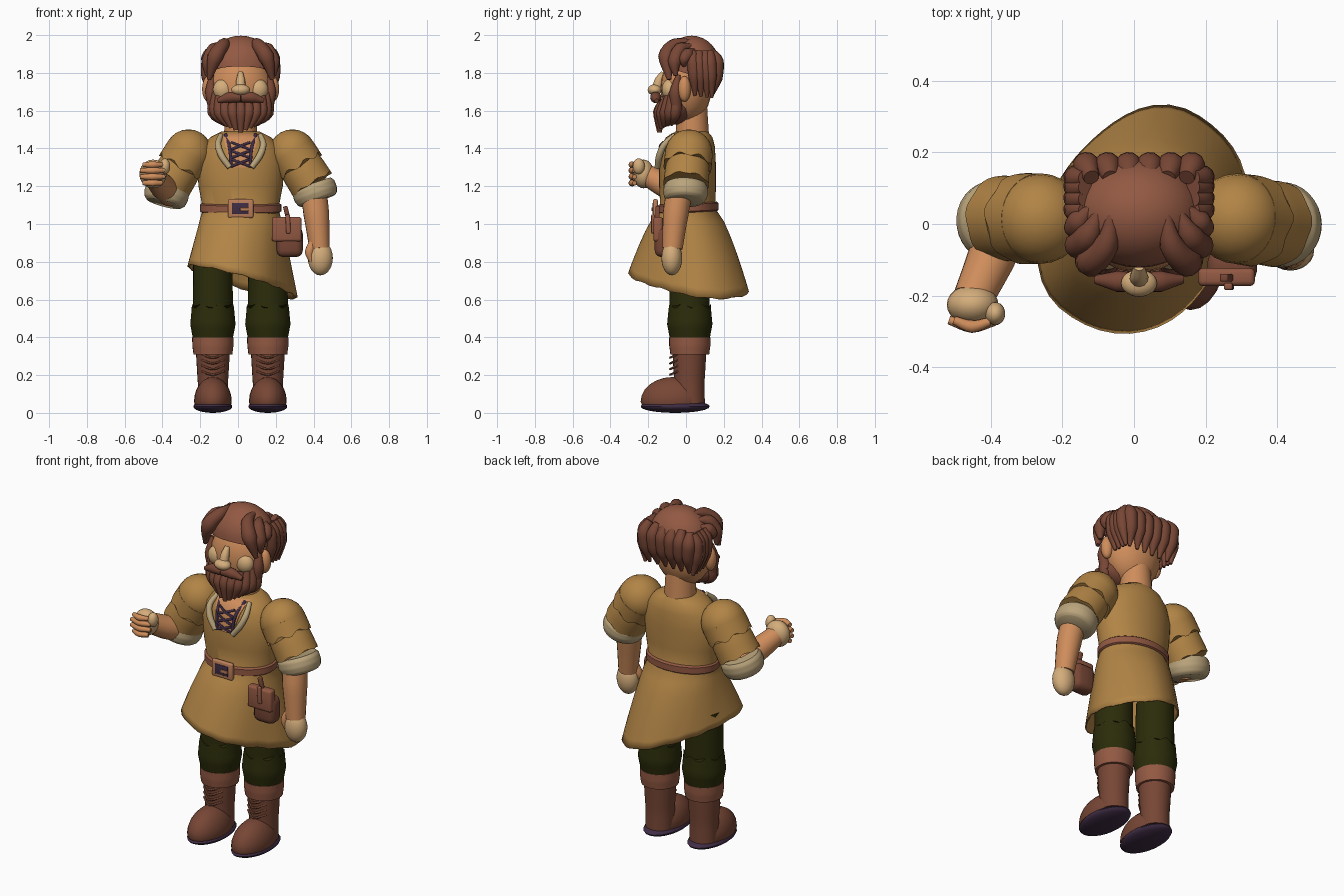
import bpy, bmesh, math
from mathutils import Vector, Matrix

if "Cube" in bpy.data.objects:
    bpy.data.objects.remove(bpy.data.objects["Cube"])

COLOURS = {
    "tunic_tan": (0.44, 0.23, 0.06), "skin": (0.62, 0.265, 0.105), "light_skin": (0.66, 0.42, 0.20),
    "dark_brown": (0.185, 0.062, 0.036), "red_brown": (0.29, 0.10, 0.056), "copper": (0.50, 0.21, 0.10),
    "trouser_green": (0.024, 0.025, 0.003), "linen": (0.49, 0.37, 0.20), "dark_purple": (0.05, 0.026, 0.06),
}
MATS = {}
for key, c in COLOURS.items():
    MATS[key] = bpy.data.materials.new(key)
    MATS[key].diffuse_color = (*c, 1)
CX = 0.014  # body centre line


def finish(name, bm, mat, angle=45):
    bmesh.ops.recalc_face_normals(bm, faces=bm.faces)
    me = bpy.data.meshes.new(name)
    bm.to_mesh(me)
    bm.free()
    me.materials.append(MATS[mat])
    ob = bpy.data.objects.new(name, me)
    bpy.context.collection.objects.link(ob)
    bpy.ops.object.select_all(action='DESELECT')
    ob.select_set(True)
    bpy.context.view_layer.objects.active = ob
    bpy.ops.object.shade_smooth_by_angle(angle=math.radians(angle))
    return ob


def loft(bm, rings, cap_start=True, cap_end=True):
    rows = [[bm.verts.new(p) for p in r] for r in rings]
    n = len(rows[0])
    for a, b in zip(rows, rows[1:]):
        for i in range(n):
            j = (i + 1) % n
            bm.faces.new((a[i], a[j], b[j], b[i]))
    if cap_start:
        bm.faces.new(rows[0])
    if cap_end:
        bm.faces.new(rows[-1])


def tube(bm, pts, radii, n=12, steps=4, zig=0):
    """Tapered tube through the points; zig makes the far edge jagged."""
    P = [Vector(p) for p in pts]
    path = []
    for k in range(len(P) - 1):
        a, b = P[k], P[k + 1]
        p0 = P[k - 1] if k else a * 2 - b
        p3 = P[k + 2] if k + 2 < len(P) else b * 2 - a
        for s in range(steps + (k == len(P) - 2)):
            t = s / steps
            c = 0.5 * (2 * a + (b - p0) * t + (2 * p0 - 5 * a + 4 * b - p3) * t * t
                       + (3 * a - p0 - 3 * b + p3) * t ** 3)
            path.append((c, radii[k] + (radii[k + 1] - radii[k]) * t))
    u = Vector((0.31, 0.9, 0.17))
    rings = []
    for i, (c, r) in enumerate(path):
        d = (path[min(i + 1, len(path) - 1)][0] - path[max(i - 1, 0)][0]).normalized()
        u = (u - d * u.dot(d)).normalized()
        v = d.cross(u)
        last = i == len(path) - 1
        rings.append([c + (u * math.cos(a) + v * math.sin(a)) * r + d * (zig * math.sin(a * 7) if last else 0)
                      for a in (2 * math.pi * k / n for k in range(n))])
    loft(bm, rings)


def ball(bm, c, r, seg=24):
    m = Matrix.Translation(c) @ Matrix.Diagonal((*r, 1))
    return bmesh.ops.create_uvsphere(bm, u_segments=seg, v_segments=seg // 2, radius=1, matrix=m)["verts"]


def solid(name, mat, balls=(), tubes=(), n=12, zig=0):
    bm = bmesh.new()
    for c, r in balls:
        ball(bm, c, r)
    for pts, radii in tubes:
        tube(bm, pts, radii, n, 4, zig)
    return finish(name, bm, mat)


def box(name, c, size, mat, bevel=0.01, rot=0):
    bm = bmesh.new()
    m = Matrix.Translation(c) @ Matrix.Rotation(rot, 4, 'Y') @ Matrix.Diagonal((*size, 1))
    bmesh.ops.create_cube(bm, size=1, matrix=m)
    bmesh.ops.bevel(bm, geom=bm.edges[:], offset=bevel, segments=3, profile=0.5, affect='EDGES')
    return finish(name, bm, mat, 30)


# legs and boots
for side, x in (("left", -0.133), ("right", 0.158)):
    solid(side + "_sole", "dark_purple", [((x, -0.057, 0.034), (0.103, 0.183, 0.034))])
    bm = bmesh.new()
    ball(bm, (x, -0.07, 0.06), (0.1, 0.17, 0.13))
    for v in bm.verts:
        v.co.z = max(v.co.z, 0.045)
    tube(bm, [(x, 0.02, 0.05), (x, 0.018, 0.16), (x, 0.018, 0.36)], [0.08, 0.08, 0.092], 24)
    finish(side + "_boot", bm, "dark_brown")
    solid(side + "_boot_cuff", "red_brown",
          tubes=[([(x, 0.02, 0.31), (x, 0.02, 0.355), (x, 0.02, 0.40)], [0.103, 0.109, 0.11])], n=24)
    solid(side + "_boot_laces", "red_brown",
          tubes=[([(x - 0.06, -0.045, z + 0.01), (x, -0.084, z - 0.008), (x + 0.06, -0.045, z + 0.01)], [0.006] * 3)
                 for z in (0.21, 0.24, 0.27, 0.3)], n=6)
    solid(side + "_trouser_leg", "trouser_green",
          tubes=[([(x, 0.018, 0.45), (x, 0.018, 0.83)], [0.107, 0.104])], n=24)
    solid(side + "_trouser_knee", "trouser_green",
          tubes=[([(x, 0.02, 0.385), (x, 0.02, 0.47), (x, 0.02, 0.565)], [0.104, 0.12, 0.111])], n=42, zig=0.012)

# tunic: torso rows are (height, half width, half depth, centre y)
TORSO = [(1.49, .10, .085, .03), (1.46, .16, .12, .02), (1.41, .205, .14, .013), (1.32, .232, .15, .008),
         (1.2, .223, .15, .008), (1.08, .2, .146, .01)]
N = 48
ANG = [2 * math.pi * k / N for k in range(N)]
rings = [[(CX + rx * math.cos(a), cy + ry * math.sin(a), z) for a in ANG] for z, rx, ry, cy in TORSO]
waist = rings[-1]
tilt = math.radians(-34)
for t in (0.15, 0.35, 0.55, 0.75, 0.9, 1):
    ring = []
    for a, w in zip(ANG, waist):
        # hem is a long rounded oval swung towards the back right
        dx, dy = math.cos(a + tilt * 0.4), math.sin(a + tilt * 0.4)
        lx, ly = dx * math.cos(tilt) + dy * math.sin(tilt), -dx * math.sin(tilt) + dy * math.cos(tilt)
        r = (abs(lx / 0.252) ** 2.3 + abs(ly / 0.332) ** 2.3) ** (-1 / 2.3) * (1 + 0.012 * math.sin(5 * a))
        hx, hy = 0.022 + r * dx, 0.01 + r * dy
        hz = 0.70 - 0.25 * hx - 0.115 * hy + 0.004 * math.sin(13 * a)
        s = t ** 0.72
        ring.append((w[0] + (hx - w[0]) * s, w[1] + (hy - w[1]) * s, w[2] + (hz - w[2]) * t))
    rings.append(ring)
bm = bmesh.new()
loft(bm, rings, True, False)
tunic = finish("tunic", bm, "tunic_tan")
shell = tunic.modifiers.new("cloth_thickness", 'SOLIDIFY')
shell.thickness = 0.008


def chest(x, z, out=0.0):
    """Point on the tunic front."""
    for (z1, a1, b1, c1), (z0, a0, b0, c0) in zip(TORSO, TORSO[1:]):
        if z >= z0:
            break
    t = min(1, (z - z0) / (z1 - z0))
    rx, ry, cy = a0 + (a1 - a0) * t, b0 + (b1 - b0) * t, c0 + (c1 - c0) * t
    return (x, cy - ry * math.sqrt(max(0, 1 - ((x - CX) / rx) ** 2)) - out, z)


# open neck with collar and lacing
bm = bmesh.new()
rows = []
for k in range(9):
    z, w = 1.30 + 0.0225 * k, 0.05 + 0.006 * k
    xs = [CX + w * (i / 4 - 1) for i in range(9)]
    rows.append([chest(x, z, 0.006) for x in xs] + [chest(x, z, -0.015) for x in reversed(xs)])
loft(bm, rows)
finish("chest_opening", bm, "skin")
solid("collar", "linen", tubes=[([chest(CX + s * x, z, out) for x, z, out in
      ((.105, 1.47, .012), (.12, 1.42, .022), (.10, 1.36, .022), (.058, 1.30, .014))], [.013, .017, .018, .015])
      for s in (-1, 1)])
laces = [([chest(CX - s * .05, z, .01), chest(CX, z + .019, .012), chest(CX + s * .05, z + .038, .01)], [.007] * 3)
         for s in (-1, 1) for z in (1.305, 1.35, 1.395)]
laces += [([chest(CX + s * .05, 1.30, .008), chest(CX + s * .058, 1.4, .008), chest(CX + s * .08, 1.475, .008)],
           [.009] * 3) for s in (-1, 1)]
solid("neck_lacing", "dark_purple", tubes=laces, n=8)

# belt, buckle and pouch
bm = bmesh.new()
loft(bm, [[(CX + (.2 + o) * math.cos(a), .01 + (.147 + o) * math.sin(a), z + .008 * math.sin(a)) for a in ANG]
          for z, o in ((1.06, .006), (1.067, .015), (1.103, .015), (1.11, .006))])
finish("belt", bm, "red_brown")
box("buckle_frame", (CX, -0.162, 1.082), (0.135, 0.026, 0.1), "copper")
box("buckle_inset", (CX, -0.174, 1.082), (0.085, 0.009, 0.058), "dark_purple", 0.002)
box("buckle_prong", (CX + 0.02, -0.178, 1.078), (0.045, 0.009, 0.018), "copper", 0.003)
box("pouch_body", (0.274, -0.118, 0.905), (0.138, 0.095, 0.16), "dark_brown", 0.035)
box("pouch_flap", (0.258, -0.148, 0.972), (0.158, 0.05, 0.13), "red_brown", 0.014)
box("pouch_strap", (0.265, -0.174, 1.0), (0.024, 0.02, 0.10), "red_brown", 0.006, -0.05)
box("pouch_loop", (0.258, -0.15, 1.06), (0.024, 0.022, 0.07), "dark_brown", 0.006, -0.25)

# arms
ARMS = (("left", (-0.262, .015, 1.375), (-0.366, .015, 1.205), (-0.392, -.003, 1.108)),
        ("right", (0.288, .015, 1.375), (0.393, 0, 1.21), (0.425, -.004, 1.122)))
for side, sh, el, end in ARMS:
    sh, el, end = Vector(sh), Vector(el), Vector(end)
    solid(side + "_shoulder", "tunic_tan", [(sh, (.126, .126, .126))])
    solid(side + "_upper_sleeve", "tunic_tan", tubes=[([sh, sh.lerp(el, .42)], [.126, .127])], n=42, zig=.012)
    solid(side + "_lower_sleeve", "tunic_tan", tubes=[([sh, sh.lerp(el, .6), el], [.108, .118, .12])], n=42, zig=.006)
    solid(side + "_sleeve_cuff", "linen",
          tubes=[([el.lerp(end, t) for t in (0, .2, .55, .85, 1)], [.105, .117, .119, .11, .095])], n=32)
solid("right_forearm", "skin", tubes=[([(.40, -.035, 1.17), (.415, -.055, 1.05), (.432, -.072, .87)],
                                       [.07, .068, .054])], n=20)
solid("right_hand", "light_skin", [((.436, -.075, .82), (.066, .055, .092))])
solid("right_thumb", "skin", tubes=[([(.40, -.085, .90), (.378, -.095, .85), (.39, -.098, .80)], [.026, .024, .012])])
solid("left_forearm", "skin", tubes=[([(-.355, .01, 1.16), (-.40, -.10, 1.2), (-.45, -.21, 1.26)],
                                      [.07, .067, .056])], n=20)
solid("left_hand", "light_skin", [((-.45, -.225, 1.265), (.072, .056, .076))])
solid("left_fingers", "skin", tubes=[([(-.452 - w, -.268, z), (-.452, -.286, z), (-.452 + w, -.272, z)], [.012, .018, .012])
                                     for z, w in ((1.217, .05), (1.25, .064), (1.283, .064), (1.314, .05))])
solid("left_thumb", "light_skin", [((-.387, -.25, 1.305), (.028, .032, .042))])

# head and face
solid("neck", "skin", tubes=[([(CX, .035, 1.42), (CX, .03, 1.62)], [.09, .082])], n=24)
solid("head", "skin", [((CX, 0, 1.72), (.167, .135, .19))])
solid("ears", "skin", [((CX + s * .17, -.008, 1.715), (.034, .034, .068)) for s in (-1, 1)])
solid("cheeks", "light_skin", [((CX + s * .092, -.086, 1.712), (.054, .042, .056)) for s in (-1, 1)])
solid("nose", "light_skin", [((CX, -.165, 1.71), (.05, .038, .03))],
      [([(CX, -.118, 1.80), (CX, -.142, 1.76), (CX, -.155, 1.71)], [.014, .024, .028])])

# beard and moustache
bm = bmesh.new()
ball(bm, (CX, -.05, 1.61), (.16, .09, .085))
for k in range(-5, 6):
    a = k * 0.29
    x, y = math.sin(a), math.cos(a)
    tube(bm, [(CX + .148 * x, -.04 - .08 * y, 1.655 + .05 * x * x), (CX + .145 * x, -.045 - .098 * y, 1.59),
              (CX + .085 * x, -.07 - .07 * y, 1.485 + .045 * abs(x))], [.02, .032, .013])
for s in (-1, 1):
    tube(bm, [(CX + s * .152, -.04, 1.79), (CX + s * .157, -.055, 1.70), (CX + s * .14, -.05, 1.60)], [.012, .032, .03])
finish("beard", bm, "dark_brown")
solid("moustache", "dark_brown", tubes=[([(CX, -.163, 1.67), (CX + s * .06, -.16, 1.67), (CX + s * .122, -.155, 1.652)],
                                         [.026, .03, .012]) for s in (-1, 1)])

# hair: sloping cap with thick locks round the head
bm = bmesh.new()
ball(bm, (CX, .03, 1.83), (.178, .152, .167), 32)
bmesh.ops.bisect_plane(bm, geom=bm.verts[:] + bm.edges[:] + bm.faces[:], plane_co=(0, -.1, 1.828),
                       plane_no=(0, .3, 1), clear_inner=True)
finish("hair_cap", bm, "red_brown")
back = [([(CX + x * .95, .13, 1.915), (CX + x * 1.05, .162, 1.86), (CX + x, .158, 1.77), (CX + x * .93, .135, 1.675)],
         [.022, .038, .035, .008]) for x in (-.14, -.084, -.028, .028, .084, .14)]
solid("back_hair_locks", "dark_brown", tubes=back)
sides = [([(CX + s * .15, y, 1.91), (CX + s * .174, y, 1.86), (CX + s * .178, y + .005, 1.78),
           (CX + s * .158, y + .01, 1.67 + .1 * (.12 - y))], [.022, .034, .031, .008])
         for s in (-1, 1) for y in (.038, .07, .102, .128)]
solid("side_hair_locks", "dark_brown", tubes=sides)
front = []
for s in (-1, 1):
    front.append(([(CX + s * .075, .045, 1.968), (CX + s * .09, -.055, 1.95), (CX + s * .135, -.105, 1.885),
                   (CX + s * .168, -.088, 1.765)], [.008, .034, .043, .012]))
    front.append(([(CX + s * .105, .045, 1.945), (CX + s * .14, -.03, 1.925), (CX + s * .172, -.06, 1.86),
                   (CX + s * .178, -.055, 1.785)], [.008, .036, .037, .010]))
    front.append(([(CX + s * .135, .045, 1.92), (CX + s * .165, .01, 1.90), (CX + s * .18, -.01, 1.87),
                   (CX + s * .172, -.01, 1.835)], [.010, .033, .03, .010]))
solid("front_hair_locks", "dark_brown", tubes=front)

for m in bpy.data.materials:
    if m.users and not m.is_grease_pencil:
        m.use_nodes = True
        m.node_tree.nodes["Principled BSDF"].inputs["Base Color"].default_value = m.diffuse_color
